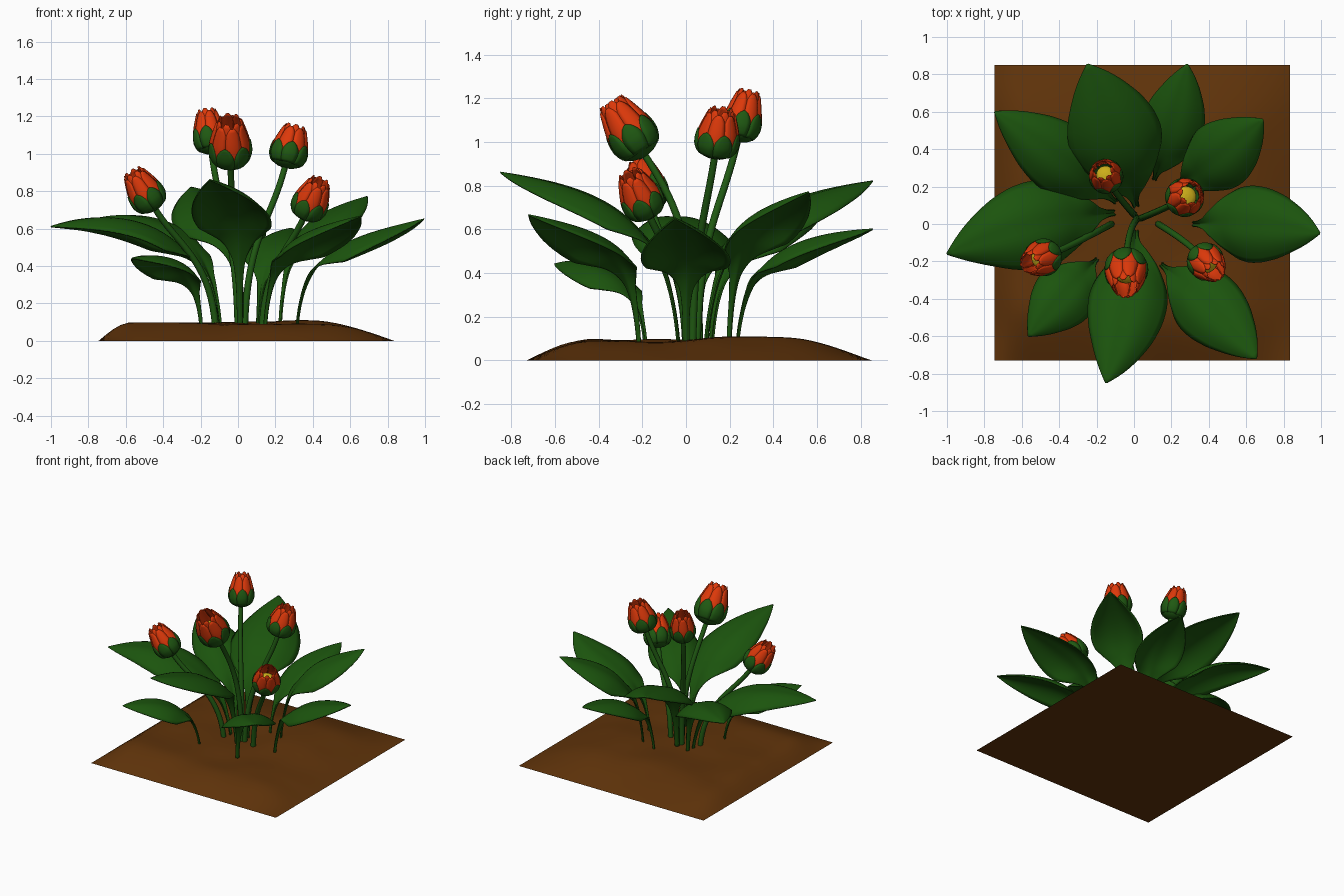
import bpy, bmesh, math
from mathutils import Vector, noise

if "Cube" in bpy.data.objects:
    bpy.data.objects.remove(bpy.data.objects["Cube"])


def mat(name, rgb):
    m = bpy.data.materials.new(name)
    m.diffuse_color = (*rgb, 1)
    m.use_nodes = True
    m.node_tree.nodes["Principled BSDF"].inputs["Base Color"].default_value = m.diffuse_color
    return m


GREEN = mat("leaf_green", (0.011, 0.088, 0.004))
STEM = mat("stem_green", (0.014, 0.1, 0.006))
ORANGE = mat("petal_orange", (0.72, 0.04, 0.003))
YELLOW = mat("pollen_yellow", (0.6, 0.42, 0.01))
SOIL = mat("soil_brown", (0.115, 0.033, 0.003))


def finish(bm, name, m, thick=0, subsurf=0):
    bmesh.ops.recalc_face_normals(bm, faces=bm.faces)
    for f in bm.faces:
        f.smooth = len(f.verts) < 5
    me = bpy.data.meshes.new(name)
    bm.to_mesh(me)
    bm.free()
    me.materials.append(m)
    ob = bpy.data.objects.new(name, me)
    bpy.context.collection.objects.link(ob)
    if subsurf:
        s = ob.modifiers.new("smooth", 'SUBSURF')
        s.levels = s.render_levels = subsurf
    if thick:
        s = ob.modifiers.new("thickness", 'SOLIDIFY')
        s.thickness, s.offset = thick, 0
    return ob


def sheet(bm, rows, close=False):
    """Skin a grid of points given row by row."""
    vs = [[bm.verts.new(p) for p in r] for r in rows]
    n = len(rows[0])
    for a, b in zip(vs, vs[1:]):
        for j in range(n if close else n - 1):
            k = (j + 1) % n
            bm.faces.new((a[j], a[k], b[k], b[j]))
    return vs


def interp(tab, x):
    for (x0, y0), (x1, y1) in zip(tab, tab[1:]):
        if x <= x1:
            return y0 + (y1 - y0) * (x - x0) / (x1 - x0)
    return tab[-1][1]


def bez(p, t):
    s = 1 - t
    return p[0]*s**3 + p[1]*3*s*s*t + p[2]*3*s*t*t + p[3]*t**3


# soil mound: bumpy square with sloping rims and one flat underside face
X0, X1, Y0, Y1, N = -0.745, 0.835, -0.73, 0.85, 40


def rim(d, w):
    return math.sin(min(1, d / w) * math.pi / 2)


def soil_z(x, y):
    e = rim(x - X0, .18) * rim(X1 - x, .42) * rim(y - Y0, .3) * rim(Y1 - y, .42)
    bump = .022 * math.exp(-((x - .3)**2 + (y - .38)**2) / .07)
    return e * (.09 + bump + .014 * noise.noise(Vector((x * 3.5, y * 3.5, 2))))


bm = bmesh.new()
axis = [(X0 + (X1-X0)*i/N, Y0 + (Y1-Y0)*i/N) for i in range(N+1)]
g = sheet(bm, [[(px[0], py[1], soil_z(px[0], py[1])) for px in axis] for py in axis])
bm.faces.new(g[0] + [r[-1] for r in g[1:-1]] + g[-1][::-1] + [r[0] for r in g[-2:0:-1]])
soil = finish(bm, "soil", SOIL)
bpy.context.view_layer.objects.active = soil
soil.select_set(True)
bpy.ops.object.shade_smooth_by_angle(angle=math.radians(40))

# leaves: base xy, tip xyz, width, arch, sideways bend
LEAVES = [
    ((.32, 0), (.995, -.05, .65), .40, .82, .05),
    ((-.11, .06), (-1.0, -.16, .61), .46, 1.3, -.08),
    ((-.1, .12), (-.745, .6, .655), .37, 1.12, -.02),
    ((.01, .1), (-.25, .855, .82), .49, .9, -.03),
    ((.11, .24), (.285, .855, .6), .33, .95, -.03),
    ((.23, .2), (.69, .56, .77), .36, .86, -.03),
    ((.01, -.04), (-.15, -.85, .86), .41, .9, .07),
    ((.15, -.22), (.655, -.72, .665), .37, .86, .04),
    ((-.2, -.19), (-.565, -.6, .44), .33, 1.15, .0),
]
WIDTH = [(0, .06), (.15, .075), (.25, .15), (.33, .37), (.4, .66), (.5, .92), (.6, 1),
         (.7, .96), (.8, .81), (.9, .52), (.96, .25), (1, .01)]
for n, (b, tip, w, arch, bend) in enumerate(LEAVES):
    p0, p3 = Vector((*b, .07)), Vector(tip)
    d = p3 - p0
    h, v = Vector((d.x, d.y, 0)), d.z
    side = Vector((-d.y, d.x, 0)).normalized()
    Z = Vector((0, 0, 1))
    path = (p0, p0 + h*.05 + Z*v*.75, p0 + h*.4 + Z*v*arch + side*bend, p3)
    rows = []
    for i in range(25):
        t = i / 24
        c = bez(path, t)
        tan = (bez(path, min(1, t+.01)) - bez(path, max(0, t-.01))).normalized()
        s = Z.cross(tan).normalized()
        up = tan.cross(s)
        hw = interp(WIDTH, t) * w / 2 * 1.03
        # channelled stalk opening to a blade creased at the rib, edges drooping
        ch = interp([(0, .8), (.2, .6), (.42, 0), (1, 0)], t)
        dr = interp([(0, 0), (.25, 0), (.5, 1), (1, 1)], t)
        rows.append([c + s*(u*hw) + up*hw*(ch*abs(u) + dr*(.25*abs(u) - .65*u*u))
                     for u in (-1, -.75, -.5, -.25, 0, .25, .5, .75, 1)])
    bm = bmesh.new()
    sheet(bm, rows)
    finish(bm, f"leaf_{n+1}", GREEN, .008, 1)

# flower buds: stem foot xy, bud base, bud tip, radius
BUDS = [
    ((.015, .03), (-.04, -.185, .935), (-.045, -.345, 1.185), .115),
    ((0, .05), (-.14, .235, 1.0), (-.168, .29, 1.235), .09),
    ((.035, .03), (.25, .13, .925), (.308, .165, 1.15), .102),
    ((-.12, 0), (-.44, -.16, .7), (-.565, -.212, .905), .098),
    ((.13, 0), (.35, -.165, .655), (.44, -.26, .857), .098),
]
PROFILE = [(0, .15), (.03, .45), (.08, .7), (.16, .88), (.28, .99), (.4, 1), (.55, .94),
           (.7, .83), (.85, .7), (1, .56)]


def bud_frame(a, b):
    ax = b - a
    q = ax.to_track_quat('Z', 'Y')
    return lambda r, ang, v: a + ax*v + q @ Vector((r*math.cos(ang), r*math.sin(ang), 0))


def petals(name, m, place, R, count, v0, v1, half, scale, phase, shape, cup):
    bm = bmesh.new()
    for k in range(count):
        a0 = (k + phase) * math.tau / count
        rows = []
        for i in range(11):
            f = i / 10
            v = v0 + (v1 - v0) * f
            wid = half * interp(shape, f)
            rows.append([place(R * scale * interp(PROFILE, v) * (1 - cup*u*u), a0 + u*wid, v)
                         for u in (-1, -.5, 0, .5, 1)])
        sheet(bm, rows)
    finish(bm, name, m, .005)


PETAL = [(0, .8), (.5, 1.05), (.8, .98), (.9, .75), (1, .3)]
SEPAL = [(0, 1), (.55, 1), (.75, .8), (.9, .5), (1, .08)]
for n, (foot, a, b, R) in enumerate(BUDS):
    a, b = Vector(a), Vector(b)
    place = bud_frame(a, b)
    # stem
    p0 = Vector((*foot, .07))
    L = a.z - p0.z
    path = (p0, p0 + Vector((0, 0, L*.5)) + (a - p0)*.08, a - (b - a).normalized()*L*.36,
            a + (b - a)*.04)
    rows = []
    for i in range(19):
        t = i / 18
        c = bez(path, t)
        tan = (bez(path, min(1, t+.01)) - bez(path, max(0, t-.01))).normalized()
        s = Vector((0, 1, 0)).cross(tan).normalized()
        u = tan.cross(s)
        r = .0185 - .002*t
        rows.append([c + s*r*math.cos(j*math.tau/10) + u*r*math.sin(j*math.tau/10)
                     for j in range(10)])
    bm = bmesh.new()
    sheet(bm, rows, True)
    finish(bm, f"stem_{n+1}", STEM)
    # green cup and its pointed lobes
    bm = bmesh.new()
    rings = [[place(R*interp(PROFILE, v)*.99, j*math.tau/24, v) for j in range(24)]
             for v in (0, .015, .03, .08, .16, .22, .28, .34)]
    vs = sheet(bm, rings, True)
    bm.faces.new(vs[0])
    finish(bm, f"bud_cup_{n+1}", STEM)
    petals(f"sepals_{n+1}", STEM, place, R, 7, .1, .57, math.pi/7, 1.01, 0, SEPAL, .02)
    # two overlapping rings of petals
    petals(f"outer_petals_{n+1}", ORANGE, place, R, 7, .25, .93, math.pi/7, .98, .5, PETAL, .05)
    petals(f"inner_petals_{n+1}", ORANGE, place, R, 7, .25, 1, math.pi/6.6, .91, 0, PETAL, .04)
    # yellow centre, deep inside the bud
    bm = bmesh.new()
    vs = sheet(bm, [[place(R*.55*math.cos(e), j*math.tau/16, .5 + .08*math.sin(e))
                     for j in range(16)] for e in (0, .5, 1, 1.4)], True)
    bm.faces.new(vs[-1])
    finish(bm, f"flower_centre_{n+1}", YELLOW)
